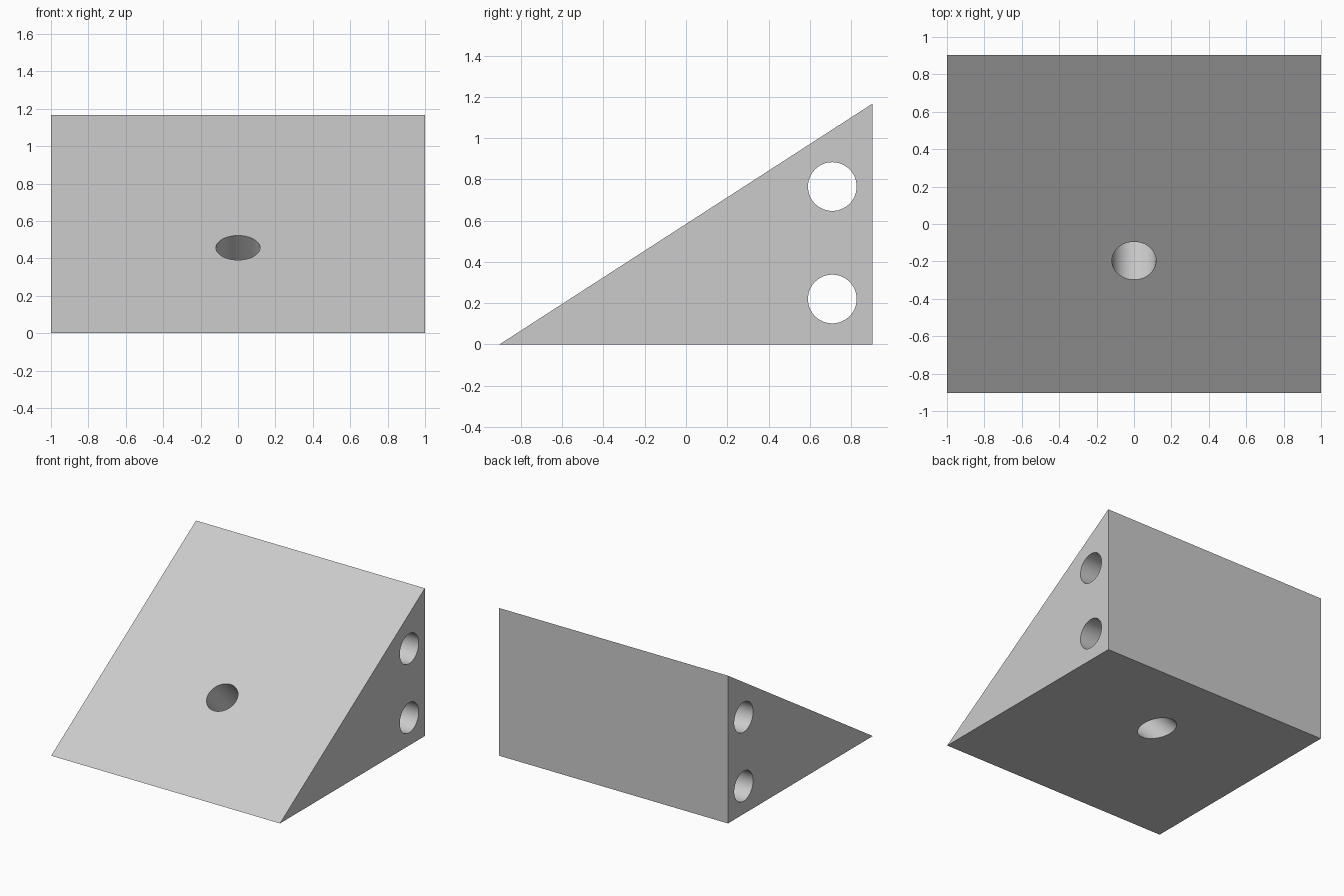
import bpy, bmesh, math
from mathutils import Vector

cube = bpy.data.objects.get("Cube")
if cube:
    bpy.data.objects.remove(cube, do_unlink=True)

HALF_W, HALF_D, HEIGHT, HOLE_R = 1.0, 0.904, 1.167, 0.118

grey = bpy.data.materials.new("light_grey")
grey.use_nodes = True
colour = (0.6, 0.6, 0.6, 1)
grey.diffuse_color = colour
grey.node_tree.nodes["Principled BSDF"].inputs["Base Color"].default_value = colour


def make_object(name, bm):
    mesh = bpy.data.meshes.new(name)
    bm.to_mesh(mesh)
    bm.free()
    mesh.materials.append(grey)
    obj = bpy.data.objects.new(name, mesh)
    bpy.context.collection.objects.link(obj)
    return obj


# Wedge body: triangular profile extruded across x
bm = bmesh.new()
profile = [(-HALF_D, 0), (HALF_D, 0), (HALF_D, HEIGHT)]
face = bm.faces.new([bm.verts.new((-HALF_W, y, z)) for y, z in profile])
sweep = bmesh.ops.extrude_face_region(bm, geom=[face])
moved = [v for v in sweep["geom"] if isinstance(v, bmesh.types.BMVert)]
bmesh.ops.translate(bm, verts=moved, vec=(2 * HALF_W, 0, 0))
bmesh.ops.recalc_face_normals(bm, faces=bm.faces)
wedge = make_object("wedge_block", bm)


def drill(name, centre, axis, length):
    """Cut a round through-hole in the wedge."""
    bm = bmesh.new()
    bmesh.ops.create_cone(bm, cap_ends=True, segments=64, radius1=HOLE_R,
                          radius2=HOLE_R, depth=length)
    cutter = make_object(name, bm)
    cutter.rotation_euler = Vector(axis).to_track_quat("Z", "Y").to_euler()
    cutter.location = centre
    cutter.hide_render = True
    cut = wedge.modifiers.new(name, "BOOLEAN")
    cut.operation = "DIFFERENCE"
    cut.solver = "EXACT"
    cut.object = cutter
    return cutter


# Two cross holes near the back, one slanted hole from the ramp to the base
cutters = [
    drill("lower_cross_hole", (0, 0.709, 0.22), (1, 0, 0), 3),
    drill("upper_cross_hole", (0, 0.709, 0.765), (1, 0, 0), 3),
    drill("slanted_hole", (0, 0.03, 0.23), (0, -1, 1), 1.4),
]

# Apply the cuts and discard the cutters
bpy.context.view_layer.objects.active = wedge
wedge.select_set(True)
for name in [m.name for m in wedge.modifiers]:
    bpy.ops.object.modifier_apply(modifier=name)
for cutter in cutters:
    bpy.data.objects.remove(cutter, do_unlink=True)

bpy.ops.object.select_all(action="DESELECT")
wedge.select_set(True)
bpy.ops.object.shade_smooth_by_angle(angle=math.radians(30))
